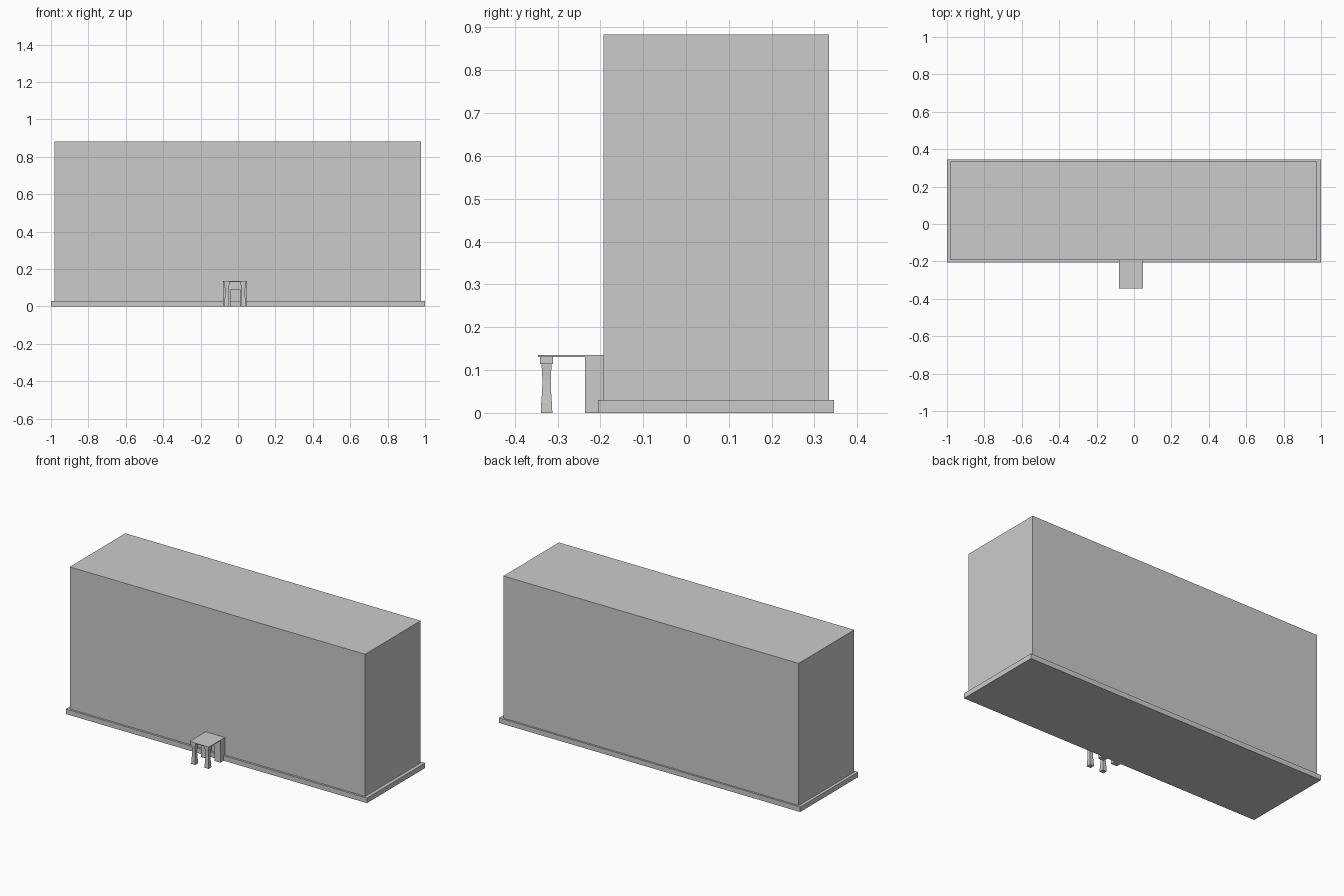
import bpy, bmesh

if "Cube" in bpy.data.objects:
    bpy.data.objects.remove(bpy.data.objects["Cube"])


def finish(name, bm):
    bmesh.ops.recalc_face_normals(bm, faces=bm.faces)
    mesh = bpy.data.meshes.new(name)
    bm.to_mesh(mesh)
    bm.free()
    obj = bpy.data.objects.new(name, mesh)
    bpy.context.collection.objects.link(obj)
    return obj


def box(name, x0, x1, y0, y1, z0, z1):
    bm = bmesh.new()
    bmesh.ops.create_cube(bm, size=1)
    for v in bm.verts:
        v.co = ((x0 + x1) / 2 + v.co.x * (x1 - x0),
                (y0 + y1) / 2 + v.co.y * (y1 - y0),
                (z0 + z1) / 2 + v.co.z * (z1 - z0))
    return finish(name, bm)


def square_column(name, cx, cy, profile):
    """Stack square rings given as (half width, height)."""
    bm = bmesh.new()
    rings = [[bm.verts.new((cx + sx * r, cy + sy * r, z))
              for sx, sy in ((-1, -1), (1, -1), (1, 1), (-1, 1))]
             for r, z in profile]
    for a, b in zip(rings, rings[1:]):
        for i in range(4):
            j = (i + 1) % 4
            bm.faces.new((a[i], a[j], b[j], b[i]))
    bm.faces.new(rings[0])
    bm.faces.new(rings[-1])
    return finish(name, bm)


def extrude_front_profile(name, points, y0, y1):
    bm = bmesh.new()
    face = bm.faces.new([bm.verts.new((x, y0, z)) for x, z in points])
    ext = bmesh.ops.extrude_face_region(bm, geom=[face], use_keep_orig=True)
    moved = [g for g in ext["geom"] if isinstance(g, bmesh.types.BMVert)]
    bmesh.ops.translate(bm, verts=moved, vec=(0, y1 - y0, 0))
    return finish(name, bm)


# Main block on its plinth
box("plinth", -1, 1, -0.205, 0.345, 0, 0.03)
box("building_block", -0.982, 0.979, -0.193, 0.334, 0.03, 0.883)

# Entrance surround with a door opening, and the canopy above
PX0, PX1 = -0.08, 0.048
DX0, DX1 = -0.040, 0.010
extrude_front_profile("entrance_surround", [
    (PX0, 0), (DX0, 0), (DX0, 0.092), (DX1, 0.092),
    (DX1, 0), (PX1, 0), (PX1, 0.131), (PX0, 0.131)], -0.236, -0.193)
box("canopy", PX0, PX1, -0.345, -0.193, 0.131, 0.135)

# Flared square columns with block capitals
COLUMN = [(0.0135, 0), (0.0125, 0.022), (0.0105, 0.05), (0.0097, 0.075),
          (0.0105, 0.095), (0.012, 0.114), (0.0155, 0.114),
          (0.0155, 0.131)]
for side, cx in (("left", PX0 + 0.02), ("right", PX1 - 0.02)):
    square_column(side + "_column", cx, -0.3255, COLUMN)
